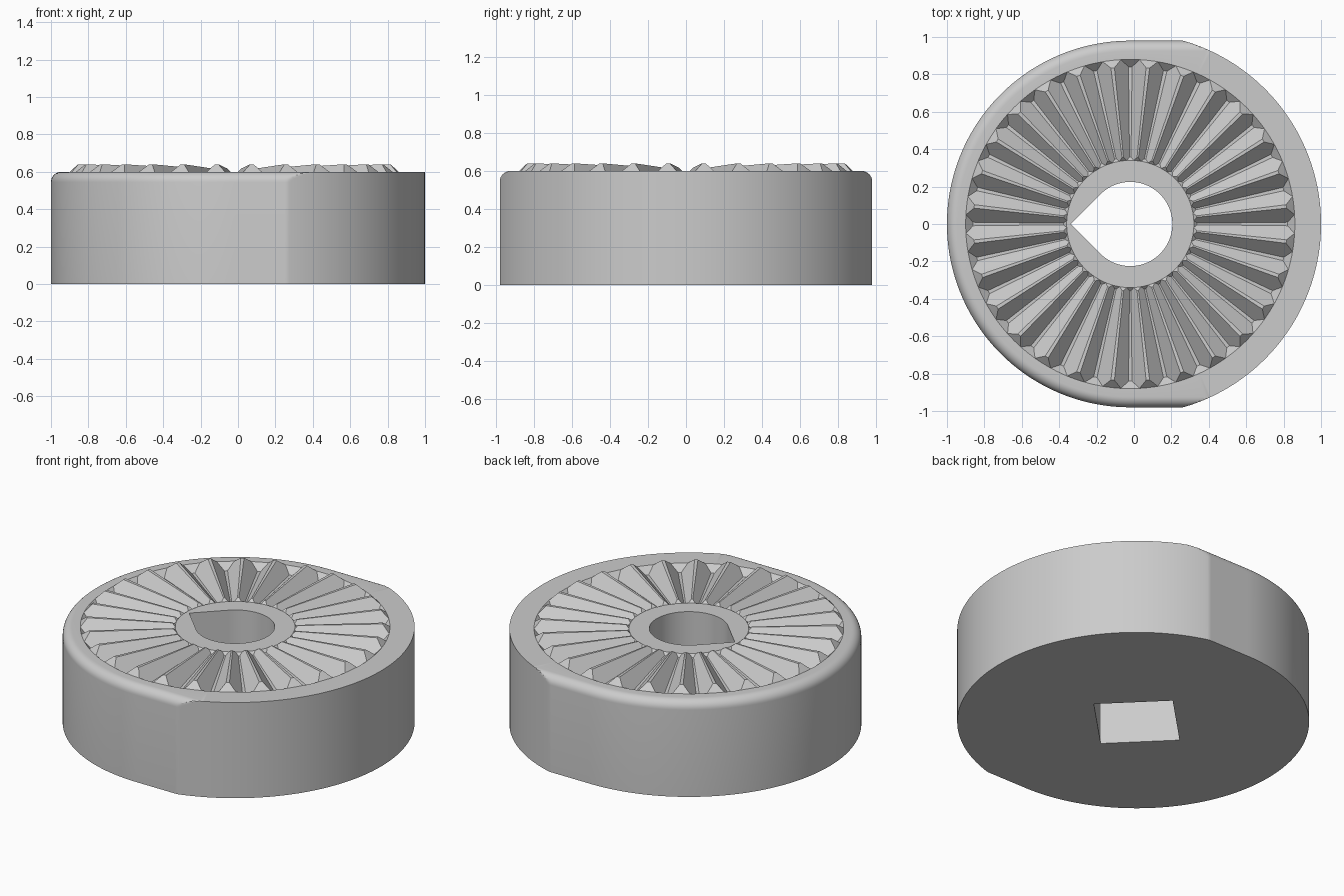
import bpy, bmesh
from math import sin, cos, pi, radians

cube = bpy.data.objects.get("Cube")
if cube:
    bpy.data.objects.remove(cube, do_unlink=True)

CENTRE_X = -0.02
TEETH = 28
STEPS = 20                     # samples per tooth
COUNT = TEETH * STEPS
TOP, SHOULDER = 0.6, 0.3
BODY_R, HALF_WIDTH, FILLET = 1.02, 0.98, 0.055
RING_OUT, RING_IN, SLOPE = 0.88, 0.34, 0.048
BORE = 0.225

# One neutral material
grey = bpy.data.materials.new("plain grey")
grey.use_nodes = True
colour = (0.6, 0.6, 0.6, 1)
grey.diffuse_color = colour
grey.node_tree.nodes["Principled BSDF"].inputs["Base Color"].default_value = colour

bm = bmesh.new()


def ring(shape):
    """Closed loop of vertices; shape(i, angle) gives radius and height."""
    loop = []
    for i in range(COUNT):
        a = 2 * pi * i / COUNT
        r, z = shape(i, a)
        loop.append(bm.verts.new((CENTRE_X + r * cos(a), r * sin(a), z)))
    return loop


def outline(a, inset=0.0):
    """Disc trimmed by a straight-sided shape with a round -x end."""
    w = HALF_WIDTH - inset
    if cos(a) < 1e-6:
        return w
    return min(BODY_R, w / max(abs(sin(a)), 1e-6))


def square(a):
    return BORE / cos(a % (pi / 2) - pi / 4)


def teardrop(a):
    return square(a) if abs(a - pi) <= pi / 4 else BORE


def tooth(i):
    """-1 in the groove, +1 on the crest, straight flanks between."""
    t = (i % STEPS) / STEPS
    t = min(t, 1 - t)
    return max(-1, min(1, (t - 0.25) / 0.2))


def tooth_end(radius, side):
    """Where the flanks, which converge on the axis, meet a 45 degree cone."""
    def shape(i, a):
        f = tooth(i)
        r = radius / (1 + side * SLOPE * abs(f))
        return r, TOP + SLOPE * r * f
    return shape


# Outer wall and rounded upper edge
loops = [ring(lambda i, a: (square(a), 0)),
         ring(lambda i, a: (outline(a), 0))]
for s in range(9):
    ang = s / 8 * pi / 2
    inset, z = FILLET * (1 - cos(ang)), TOP - FILLET * (1 - sin(ang))
    loops.append(ring(lambda i, a: (outline(a, inset), z)))

# Ring of radial teeth with chamfered ends
loops += [ring(lambda i, a: (RING_OUT, TOP)),
          ring(tooth_end(RING_OUT, 1)),
          ring(tooth_end(RING_IN, -1)),
          ring(lambda i, a: (RING_IN, TOP))]

# Teardrop bore above, square socket below
loops += [ring(lambda i, a: (teardrop(a), TOP)),
          ring(lambda i, a: (teardrop(a), SHOULDER)),
          ring(lambda i, a: (square(a), SHOULDER))]

# Skin the loops into a closed solid
for n, low in enumerate(loops):
    high = loops[(n + 1) % len(loops)]
    for i in range(COUNT):
        j = (i + 1) % COUNT
        bm.faces.new((low[i], low[j], high[j], high[i]))
bmesh.ops.remove_doubles(bm, verts=bm.verts[:], dist=1e-5)
bmesh.ops.recalc_face_normals(bm, faces=bm.faces[:])

mesh = bpy.data.meshes.new("toothed_collar")
bm.to_mesh(mesh)
bm.free()
mesh.materials.append(grey)
collar = bpy.data.objects.new("toothed_collar", mesh)
bpy.context.collection.objects.link(collar)

bpy.ops.object.select_all(action="DESELECT")
collar.select_set(True)
bpy.context.view_layer.objects.active = collar
bpy.ops.object.shade_smooth_by_angle(angle=radians(25))
